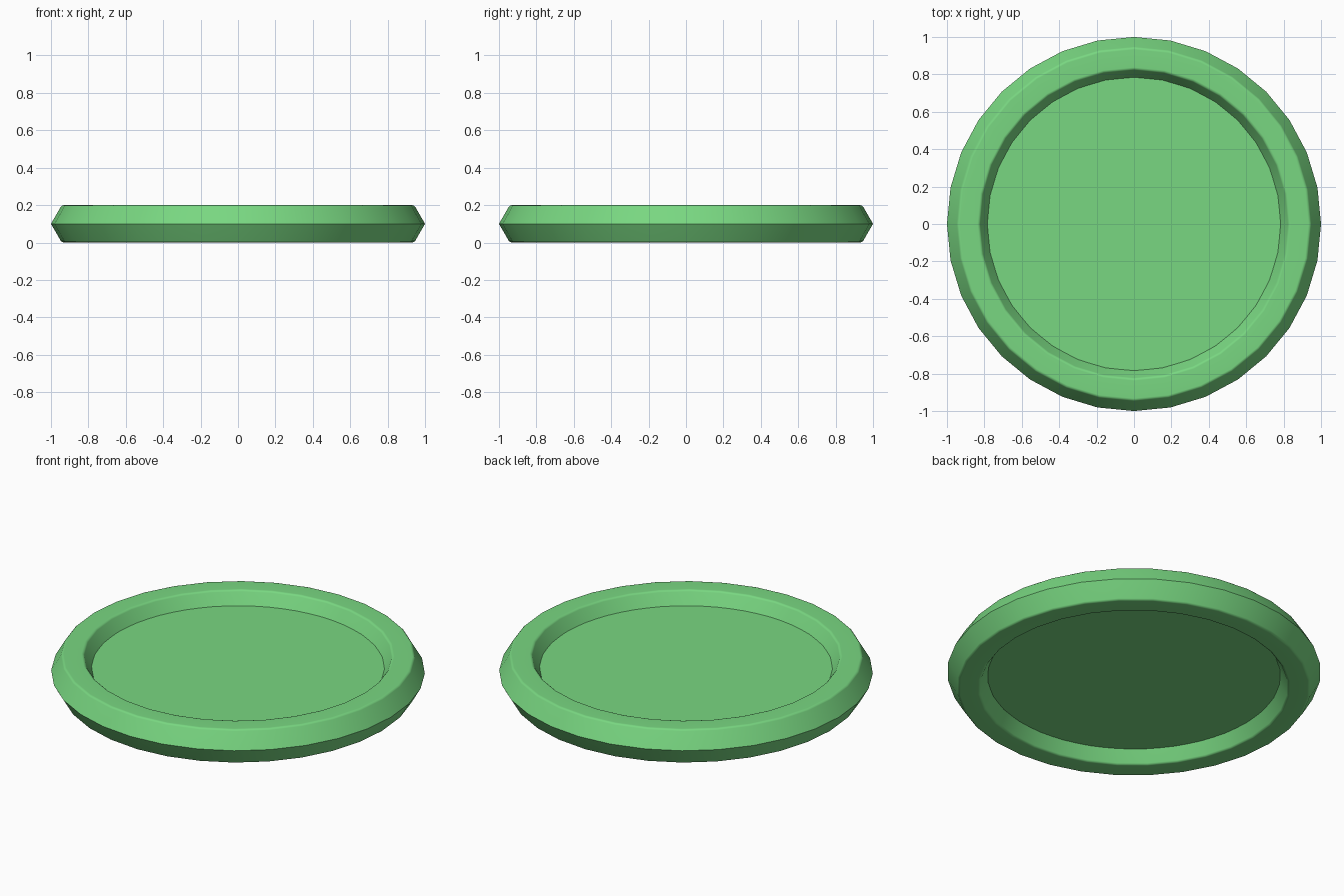
import bpy
import bmesh
import math

cube = bpy.data.objects.get("Cube")
if cube:
    bpy.data.objects.remove(cube, do_unlink=True)

GREEN = (0.19, 0.68, 0.22, 1)
green = bpy.data.materials.new("leaf_green")
green.use_nodes = True
green.diffuse_color = GREEN
green.node_tree.nodes["Principled BSDF"].inputs["Base Color"].default_value = GREEN

MID = 0.1  # height of the plate's middle plane


def finish(obj, name, width):
    """Name, colour, soften the upper and lower rims, and smooth the part."""
    obj.name = obj.data.name = name
    obj.data.materials.append(green)
    bm = bmesh.new()
    bm.from_mesh(obj.data)
    top = max(v.co.z for v in bm.verts)
    rims = [e for e in bm.edges
            if all(abs(abs(v.co.z) - top) < 1e-4 for v in e.verts)
            and e.calc_face_angle(0) > math.radians(30)]
    bmesh.ops.bevel(bm, geom=rims, offset=width, segments=2,
                    profile=0.5, affect='EDGES')
    bm.to_mesh(obj.data)
    bm.free()
    bpy.ops.object.shade_smooth_by_angle(angle=math.radians(35))
    obj.modifiers.new("flat_face_normals", 'WEIGHTED_NORMAL').keep_sharp = True


# Outer ring with a six-sided section
bpy.ops.mesh.primitive_torus_add(
    major_segments=32, minor_segments=6,
    major_radius=0.885, minor_radius=0.115, location=(0, 0, MID))
finish(bpy.context.object, "rim_ring", 0.01)

# Thin plate filling the ring
bpy.ops.mesh.primitive_cylinder_add(
    vertices=64, radius=0.79, depth=0.054, location=(0, 0, MID))
finish(bpy.context.object, "centre_disc", 0.012)
